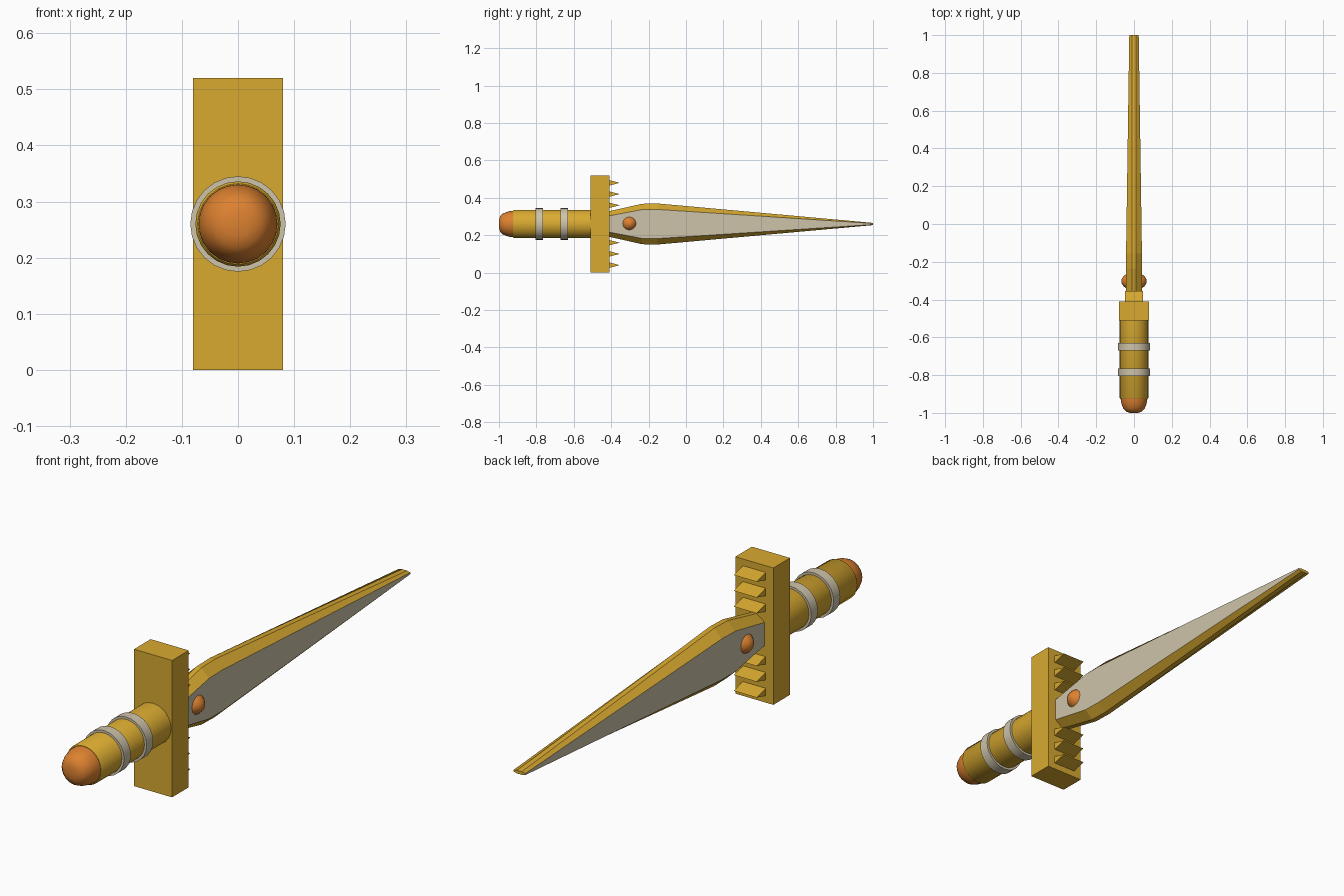
import bpy, bmesh, math

if "Cube" in bpy.data.objects:
    bpy.data.objects.remove(bpy.data.objects["Cube"])

ZC = 0.26  # height of the dagger's axis


def material(name, rgb):
    m = bpy.data.materials.new(name)
    m.diffuse_color = (*rgb, 1)
    m.use_nodes = True
    m.node_tree.nodes["Principled BSDF"].inputs["Base Color"].default_value = m.diffuse_color
    return m


GOLD = material("gold", (0.69, 0.40, 0.03))
IVORY = material("ivory", (0.62, 0.55, 0.40))
ORANGE = material("orange", (0.72, 0.22, 0.03))


def make(name, bm, mats, smooth=None):
    bmesh.ops.recalc_face_normals(bm, faces=bm.faces)
    me = bpy.data.meshes.new(name)
    bm.to_mesh(me)
    bm.free()
    ob = bpy.data.objects.new(name, me)
    bpy.context.collection.objects.link(ob)
    for m in mats:
        me.materials.append(m)
    if smooth:
        bpy.ops.object.select_all(action='DESELECT')
        ob.select_set(True)
        bpy.context.view_layer.objects.active = ob
        bpy.ops.object.shade_smooth_by_angle(angle=math.radians(smooth))
    return ob


def loft(bm, rings):
    """Join rings of points with quads and cap both ends."""
    vs = [[bm.verts.new(p) for p in r] for r in rings]
    n = len(vs[0])
    for a, b in zip(vs, vs[1:]):
        for i in range(n):
            bm.faces.new((a[i], a[(i + 1) % n], b[(i + 1) % n], b[i]))
    bm.faces.new(vs[0])
    bm.faces.new(vs[-1])


def lathe(name, profile, mat, n=24):
    """Turn (y, radius) pairs around the dagger's axis."""
    bm = bmesh.new()
    loft(bm, [[(r * math.cos(2 * math.pi * i / n), y, ZC + r * math.sin(2 * math.pi * i / n))
               for i in range(n)] for y, r in profile])
    return make(name, bm, [mat], 40)


# Handle, pommel and grip rings
lathe("handle", [(-0.925, 0.072), (-0.92, 0.076), (-0.46, 0.076)], GOLD)
lathe("pommel", [(-0.90, 0.071), (-0.935, 0.070), (-0.96, 0.064), (-0.98, 0.055),
                 (-0.993, 0.042), (-1.0, 0.022)], ORANGE)
for k, y in enumerate((-0.785, -0.65)):
    lathe(f"grip_ring_{k + 1}", [(y - 0.02, 0.085), (y + 0.02, 0.085)], IVORY)

# Cross guard
bm = bmesh.new()
loft(bm, [[(-0.08, y, 0), (0.08, y, 0), (0.08, y, 0.52), (-0.08, y, 0.52)]
          for y in (-0.51, -0.41)])
make("guard", bm, [GOLD])

# Wedge teeth on the blade side of the guard
for k, d in enumerate((0.10, 0.16, 0.22)):
    for side, s in (("upper", 1), ("lower", -1)):
        z = ZC + s * d
        bm = bmesh.new()
        loft(bm, [[(x, -0.42, z - 0.017), (x, -0.42, z + 0.017), (x, -0.355, z)]
                  for x in (-0.048, 0.048)])
        make(f"{side}_tooth_{k + 1}", bm, [GOLD])

# Blade: octagonal sections (y, half height, panel half height, half thickness)
sections = [(-0.43, 0.064, 0.040, 0.044), (-0.235, 0.108, 0.077, 0.043),
            (-0.155, 0.110, 0.078, 0.042), (1.0, 0.006, 0.003, 0.025)]
rings = []
for y, h, p, t in sections:
    e = 0.010
    rings.append([(x, y, ZC + z) for x, z in
                  ((t, -p), (t, p), (e, h), (-e, h), (-t, p), (-t, -p), (-e, -h), (e, -h))])
bm = bmesh.new()
loft(bm, rings)
bm.normal_update()
for f in bm.faces:  # flat sides are ivory, bevels are gold
    f.material_index = 1 if abs(f.normal.x) > 0.97 else 0
make("blade", bm, [GOLD, IVORY])

# Gem through the blade
bm = bmesh.new()
bmesh.ops.create_uvsphere(bm, u_segments=24, v_segments=12, radius=1)
for v in bm.verts:
    x, y, z = v.co
    v.co = (z * 0.067, -0.303 + x * 0.047, ZC + 0.003 + y * 0.046)
make("gem", bm, [ORANGE], 40)
